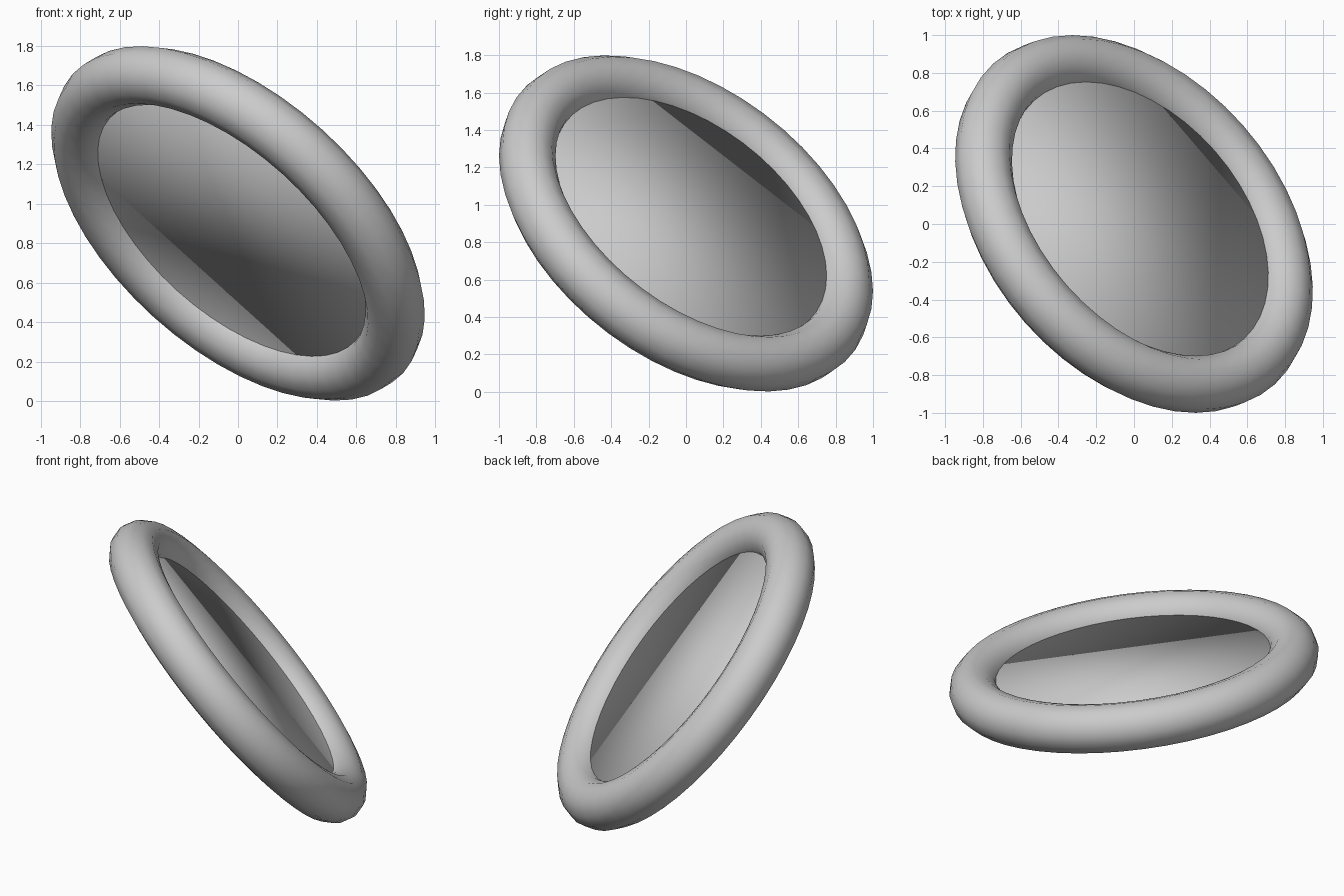
import bpy
from math import radians

if "Cube" in bpy.data.objects:
    bpy.data.objects.remove(bpy.data.objects["Cube"])

CENTRE = (0, 0, 0.9)
TILT = (radians(-29.9), radians(42.1), 0)


def finish(name):
    obj = bpy.context.object
    obj.name = name
    bpy.ops.object.shade_smooth()
    return obj


# Round outer ring, tilted about two axes
bpy.ops.mesh.primitive_torus_add(
    major_segments=48, minor_segments=12, major_radius=0.979,
    minor_radius=0.151, location=CENTRE, rotation=TILT)
finish("outer_ring")

# Thin disc filling the ring, its rim buried inside the tube
bpy.ops.mesh.primitive_cylinder_add(
    vertices=48, radius=0.93, depth=0.094, location=CENTRE, rotation=TILT)
finish("inner_disc")
